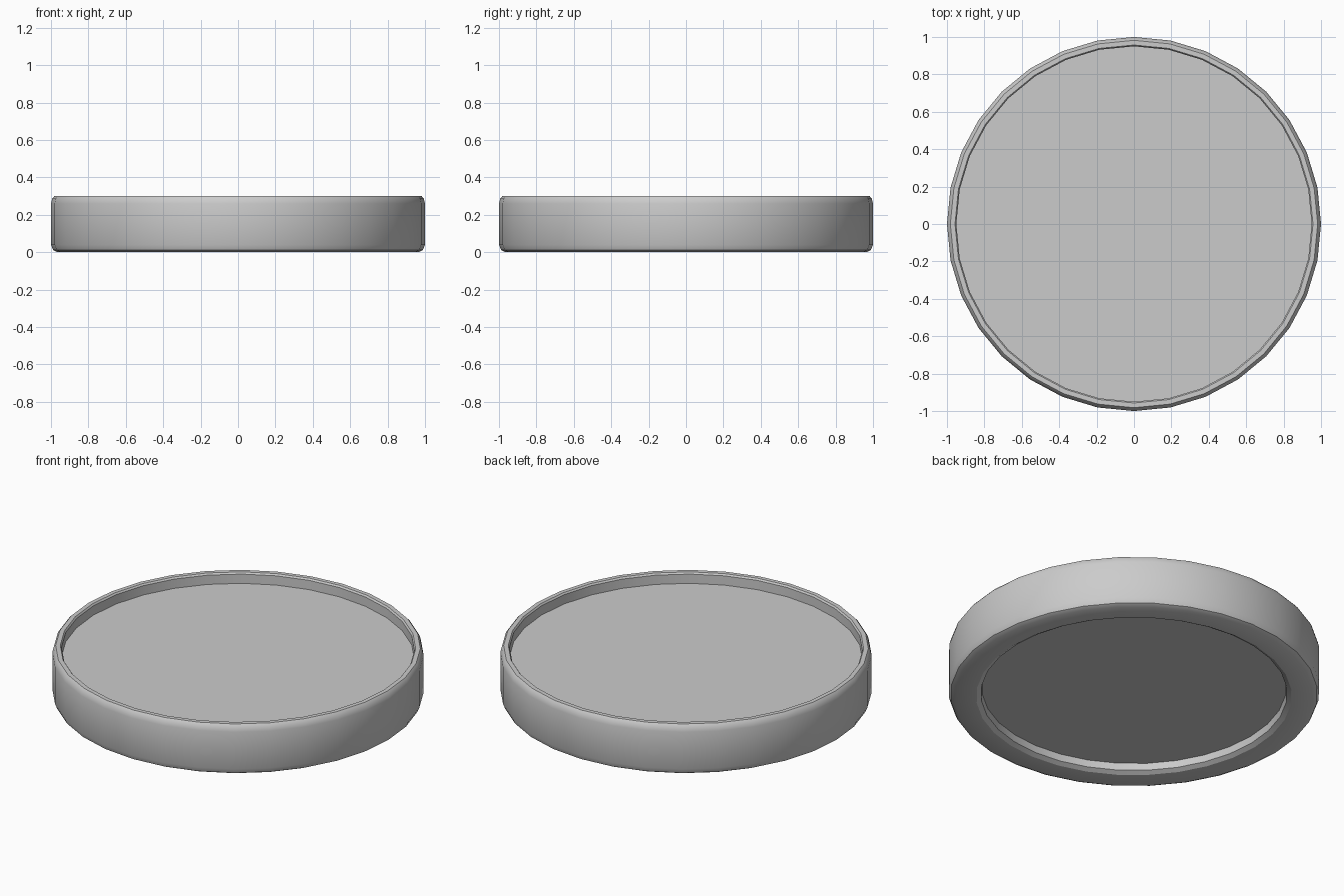
import bpy, bmesh, math

if "Cube" in bpy.data.objects:
    bpy.data.objects.remove(bpy.data.objects["Cube"])

SIDES = 32


def lathe(name, profile):
    """Spin an (r, z) profile about z; zero-radius ends become centre fans."""
    bm = bmesh.new()
    rings = []
    for r, z in profile:
        if r == 0:
            rings.append([bm.verts.new((0, 0, z))] * SIDES)
        else:
            angles = [2 * math.pi * i / SIDES for i in range(SIDES)]
            rings.append([bm.verts.new((r * math.cos(a), r * math.sin(a), z)) for a in angles])
    for low, high in zip(rings, rings[1:]):
        for i in range(SIDES):
            j = (i + 1) % SIDES
            corners = dict.fromkeys((low[i], low[j], high[j], high[i]))
            bm.faces.new(list(corners))
    bmesh.ops.recalc_face_normals(bm, faces=bm.faces)
    mesh = bpy.data.meshes.new(name)
    bm.to_mesh(mesh)
    bm.free()
    obj = bpy.data.objects.new(name, mesh)
    bpy.context.collection.objects.link(obj)
    bpy.ops.object.select_all(action='DESELECT')
    obj.select_set(True)
    bpy.context.view_layer.objects.active = obj
    bpy.ops.object.shade_smooth_by_angle(angle=math.radians(30))
    return obj


# Shallow round dish: recessed underside, foot ring, bevelled wall, raised lip, sunken floor
lathe("round_dish", [
    (0, 0.055), (0.82, 0.055),                          # underside recess
    (0.825, 0.015), (0.85, 0.0),                        # recess edge
    (0.965, 0.0), (0.988, 0.012), (1.0, 0.04),          # foot ring and lower bevel
    (1.0, 0.26), (0.993, 0.287), (0.982, 0.30),         # outer wall and upper bevel
    (0.957, 0.30), (0.95, 0.29),                        # lip
    (0.95, 0.235), (0, 0.235),                          # inner wall and floor
])
